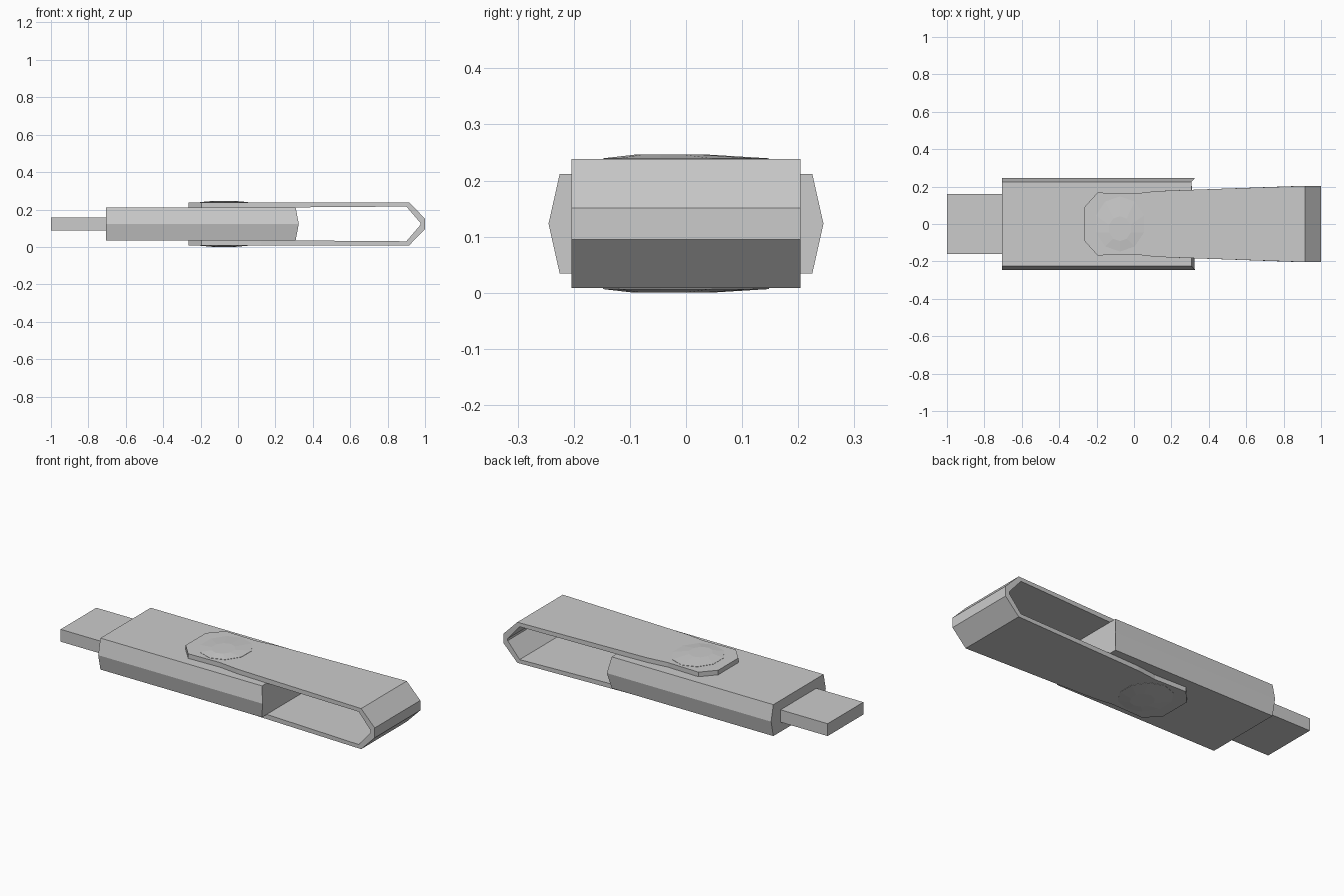
import bpy, bmesh, math

if "Cube" in bpy.data.objects:
    bpy.data.objects.remove(bpy.data.objects["Cube"])

MID = 0.123  # height of the horizontal symmetry plane

grey = bpy.data.materials.new("plain grey")
grey.use_nodes = True
grey.diffuse_color = (0.6, 0.6, 0.6, 1)
grey.node_tree.nodes["Principled BSDF"].inputs["Base Color"].default_value = (0.6, 0.6, 0.6, 1)


def loft(name, rings):
    """Skin equal-length rings of points and cap both ends."""
    bm = bmesh.new()
    loops = [[bm.verts.new((x, y, z + MID)) for x, y, z in ring] for ring in rings]
    n = len(loops[0])
    for a, b in zip(loops, loops[1:]):
        for i in range(n):
            j = (i + 1) % n
            bm.faces.new((a[i], a[j], b[j], b[i]))
    bm.faces.new(loops[0])
    bm.faces.new(loops[-1])
    bmesh.ops.recalc_face_normals(bm, faces=bm.faces)
    mesh = bpy.data.meshes.new(name)
    bm.to_mesh(mesh)
    bm.free()
    mesh.materials.append(grey)
    obj = bpy.data.objects.new(name, mesh)
    bpy.context.collection.objects.link(obj)
    return obj


# Body: six-sided bar with ridged sides and a shallow wedge at the +x end
def body_ring(x_edge, x_ridge):
    section = [(-0.225, 0.089), (0.225, 0.089), (0.245, 0),
               (0.225, -0.089), (-0.225, -0.089), (-0.245, 0)]
    return [(x_edge if z else x_ridge, y, z) for y, z in section]


loft("body", [body_ring(-0.705, -0.705), body_ring(0.308, 0.325)])


# Connector plug
def plug_ring(x):
    return [(x, -0.16, -0.035), (x, 0.16, -0.035), (x, 0.16, 0.035), (x, -0.16, 0.035)]


loft("connector", [plug_ring(-1), plug_ring(-0.69)])

# Swivel cover: U-shaped strap (outer x, outer z, inner x, inner z, half width)
upper = [
    (-0.265, 0.115, -0.265, 0.086, 0.09),
    (-0.195, 0.115, -0.195, 0.086, 0.168),
    (0.0, 0.115, 0.0, 0.086, 0.162),
    (0.12, 0.115, 0.12, 0.087, 0.176),
    (0.915, 0.115, 0.9, 0.093, 0.204),
    (1.0, 0.028, 0.975, 0.006, 0.204),
]
lower = [(xo, -zo, xi, -zi, w) for xo, zo, xi, zi, w in reversed(upper)]
loft("swivel_cover", [[(xo, -w, zo), (xo, w, zo), (xi, w, zi), (xi, -w, zi)]
                      for xo, zo, xi, zi, w in upper + lower])


# Pivot caps: low domed buttons on both sides of the cover
def cap_ring(scale, shift, z):
    return [(-0.075 + 0.135 * scale * math.cos(a), shift + 0.148 * scale * math.sin(a), z)
            for a in (math.tau * (i + 0.5) / 10 for i in range(10))]


for name, side in (("top_pivot", 1), ("bottom_pivot", -1)):
    loft(name, [cap_ring(1, 0, 0.1 * side), cap_ring(1, 0, 0.1165 * side),
                cap_ring(0.45, -0.025, 0.123 * side)])
